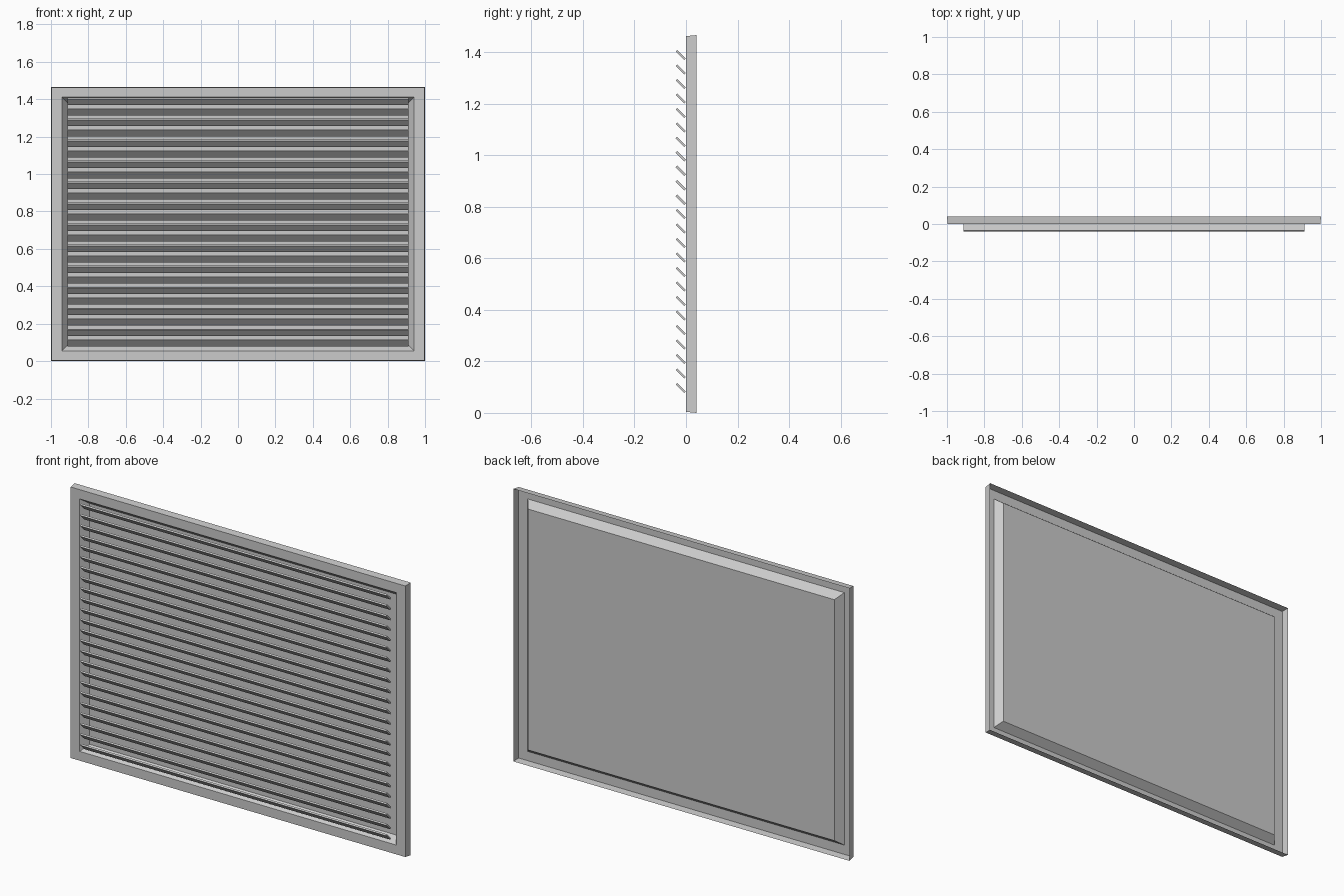
import bpy, bmesh, math

if "Cube" in bpy.data.objects:
    bpy.data.objects.remove(bpy.data.objects["Cube"])

HEIGHT = 1.466
MID = HEIGHT / 2
SLATS = 24
FIRST_Z, LAST_Z = 0.097, 1.389


def ring(bm, half_x, half_z, y):
    return [bm.verts.new((sx * half_x, y, MID + sz * half_z))
            for sx, sz in ((-1, -1), (1, -1), (1, 1), (-1, 1))]


def add_object(name, bm):
    mesh = bpy.data.meshes.new(name)
    bm.to_mesh(mesh)
    bm.free()
    obj = bpy.data.objects.new(name, mesh)
    bpy.context.collection.objects.link(obj)
    return obj


# Pressed sheet: outer flange, front border, sloped recess and back panel
bm = bmesh.new()
rings = [ring(bm, *r) for r in (
    (1.0, MID, 0.04),             # rear edge of flange
    (0.996, MID - 0.004, 0.0),    # front border, outer
    (0.942, MID - 0.054, 0.0),    # front border, inner
    (0.911, MID - 0.085, 0.04),   # recessed panel
)]
for a, b in zip(rings, rings[1:]):
    for i in range(4):
        j = (i + 1) % 4
        bm.faces.new((a[i], a[j], b[j], b[i]))
bm.faces.new(rings[-1])
add_object("vent_frame", bm)

# Angled louvre slats, repeated up the panel
bm = bmesh.new()
bmesh.ops.create_cube(bm, size=1)
bmesh.ops.scale(bm, vec=(1.822, 0.047, 0.0085), verts=bm.verts)
for v in bm.verts:
    c = math.cos(math.pi / 4)
    y, z = v.co.y, v.co.z
    v.co.y, v.co.z = c * (y + z), c * (z - y)
slats = add_object("louvre_slats", bm)
slats.location = (0, -0.0204, FIRST_Z)
array = slats.modifiers.new("repeat", 'ARRAY')
array.count = SLATS
array.use_relative_offset = False
array.use_constant_offset = True
array.constant_offset_displace = (0, 0, (LAST_Z - FIRST_Z) / (SLATS - 1))
